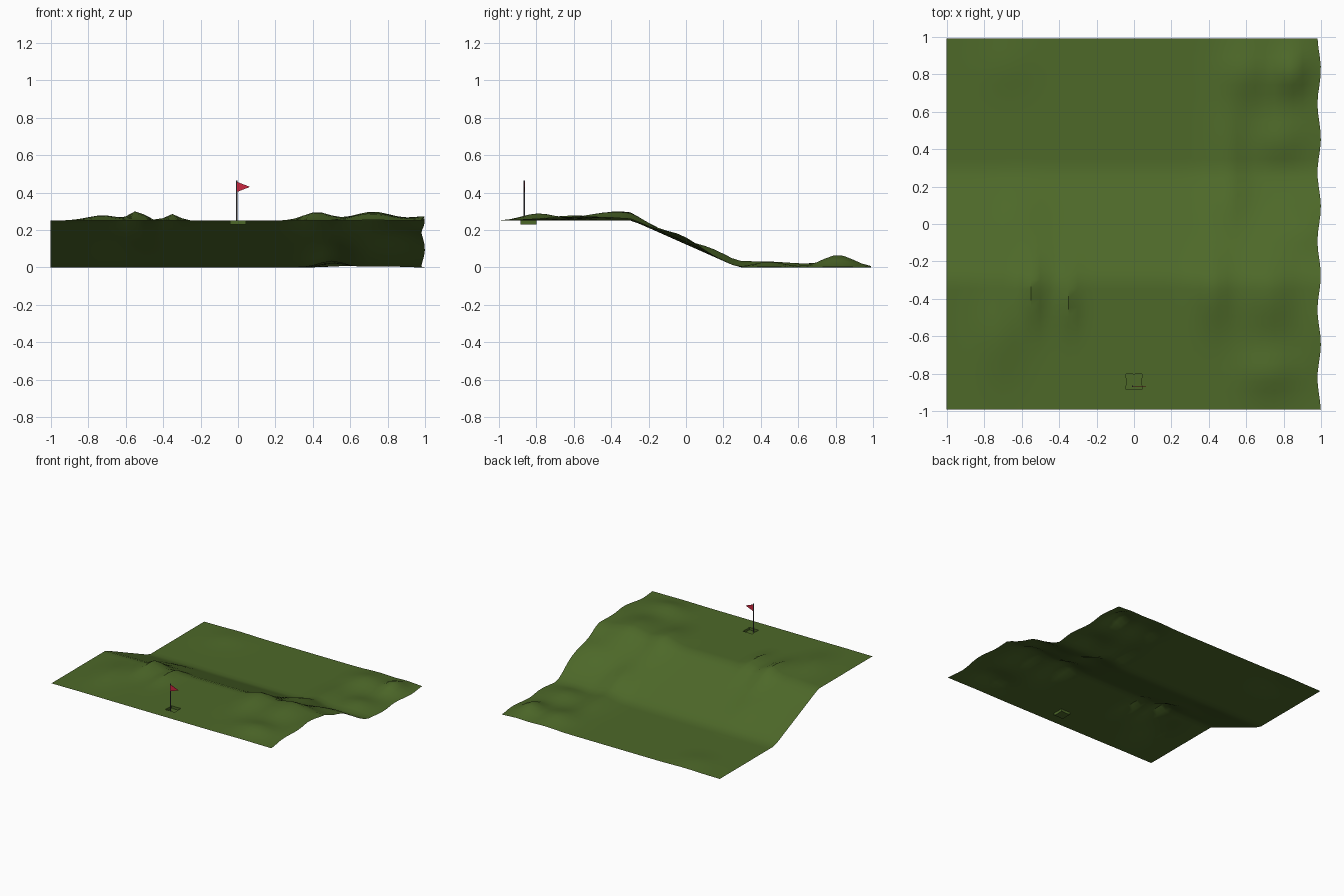
import bpy, bmesh, math, random

if "Cube" in bpy.data.objects:
    bpy.data.objects.remove(bpy.data.objects["Cube"])

random.seed(4)


def material(name, rgb):
    m = bpy.data.materials.new(name)
    m.diffuse_color = (*rgb, 1)
    m.use_nodes = True
    m.node_tree.nodes["Principled BSDF"].inputs["Base Color"].default_value = m.diffuse_color
    return m


def finish(name, bm, mat, smooth=None):
    mesh = bpy.data.meshes.new(name)
    bm.to_mesh(mesh)
    bm.free()
    ob = bpy.data.objects.new(name, mesh)
    bpy.context.collection.objects.link(ob)
    mesh.materials.append(mat)
    if smooth:
        bpy.context.view_layer.objects.active = ob
        ob.select_set(True)
        bpy.ops.object.shade_smooth_by_angle(angle=math.radians(smooth))
        ob.select_set(False)
    return ob


# Gentle mounds: centre x, centre y, width x, width y, height
MOUNDS = [
    (-.54, -.36, .06, .18, .050), (-.72, -.60, .12, .22, .028), (-.35, -.42, .05, .15, .036),
    (.42, -.36, .10, .20, .045), (.72, -.38, .14, .22, .048), (1.0, -.55, .12, .25, .022),
    (.72, -.80, .15, .12, .038), (.90, -.02, .20, .13, .038), (.50, .12, .10, .14, .025),
    (.50, .40, .09, .30, .032), (.60, .82, .13, .14, .040), (.84, .82, .08, .12, .066),
    (.78, .45, .12, .12, .030), (-.68, .85, .14, .14, .014), (-.60, .05, .12, .15, .012),
]


def height(x, y):
    # Upper green, straight slope, lower green
    base = .25 * min(1, max(0, (.28 - y) / .57))
    return base + sum(h * math.exp(-((x - a) / p) ** 2 - ((y - b) / q) ** 2)
                      for a, b, p, q, h in MOUNDS)


# Grass sheet with a square cup pressed into it
bm = bmesh.new()
bmesh.ops.create_grid(bm, x_segments=40, y_segments=40, size=1)
for v in bm.verts:
    x, y = v.co.x, v.co.y
    v.co.z = height(x, y)
    if x > .99:
        v.co.x += -.012 + .009 * math.sin(y * 17)
    v.co.y *= .99
cup = [f for f in bm.faces if abs(f.calc_center_median().x) < .05
       and -.9 < f.calc_center_median().y < -.79]
bmesh.ops.inset_region(bm, faces=cup, thickness=.01)
ext = bmesh.ops.extrude_face_region(bm, geom=cup)
bmesh.ops.delete(bm, geom=cup, context='FACES')
for v in ext['geom']:
    if isinstance(v, bmesh.types.BMVert):
        v.co.z = .23
finish("grass", bm, material("grass_green", (.075, .14, .022)), 40)

# Flag pole
PX, PY = -.008, -.865
bm = bmesh.new()
bmesh.ops.create_cone(bm, cap_ends=True, segments=12, radius1=.004, radius2=.004, depth=.235)
bmesh.ops.translate(bm, verts=bm.verts, vec=(PX, PY, .3475))
finish("flag_pole", bm, material("pole_grey", (.1, .1, .12)), 40)

# Triangular flag
bm = bmesh.new()
pts = [(PX, .402), (PX + .072, .43), (PX, .458)]
face = bm.faces.new([bm.verts.new((x, PY - .0015, z)) for x, z in pts])
ext = bmesh.ops.extrude_face_region(bm, geom=[face])
bmesh.ops.translate(bm, vec=(0, .003, 0),
                    verts=[g for g in ext['geom'] if isinstance(g, bmesh.types.BMVert)])
bmesh.ops.recalc_face_normals(bm, faces=bm.faces)
finish("flag", bm, material("flag_red", (.6, .02, .05)))
